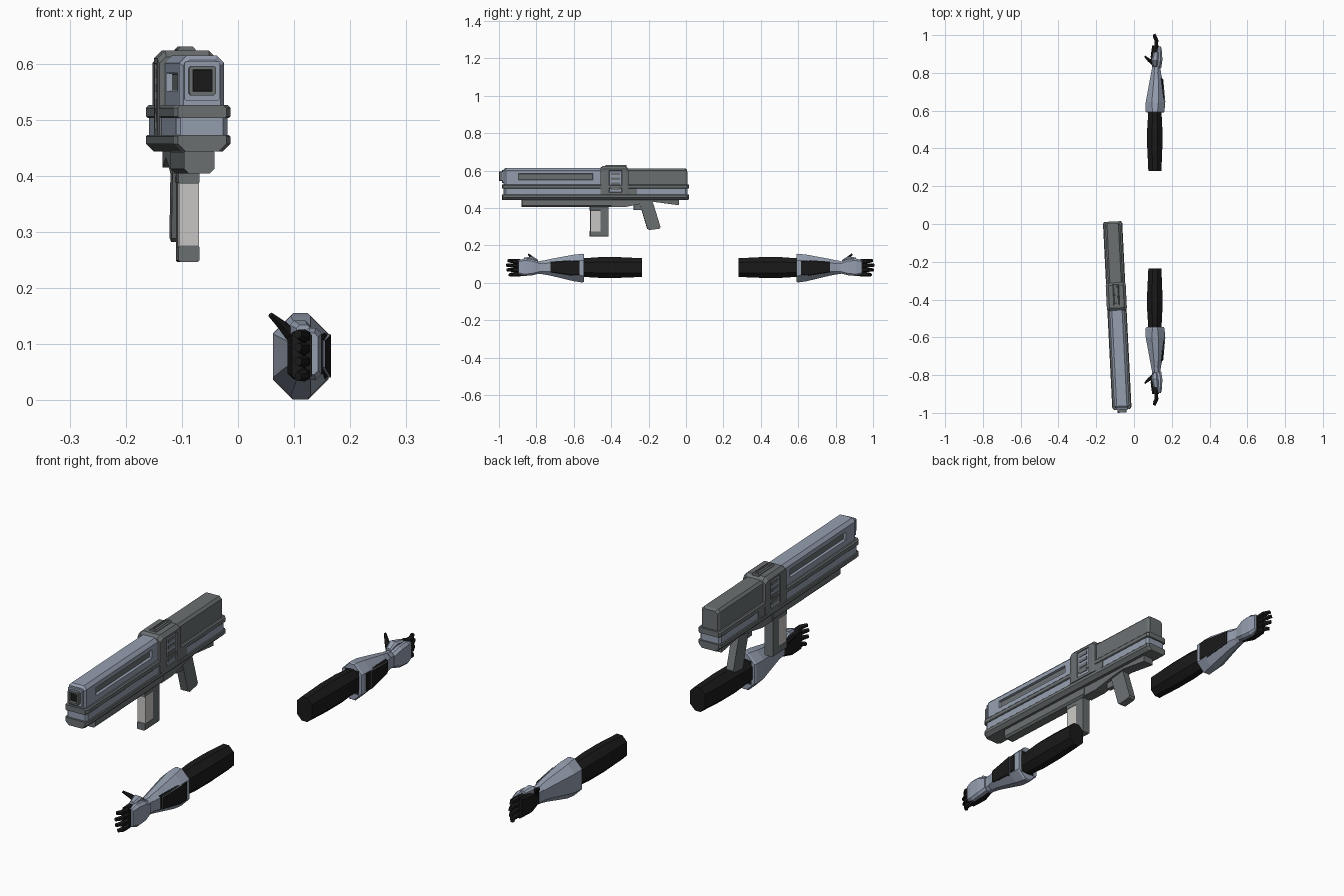
import bpy, bmesh
from mathutils import Matrix, Vector

if "Cube" in bpy.data.objects:
    bpy.data.objects.remove(bpy.data.objects["Cube"])

# Flat colours
BLUE, GREY, BLACK, PALE = range(4)
MATS = []
for label, rgb in (("blue_grey", (.30, .345, .435)), ("dark_grey", (.145, .16, .165)),
                   ("near_black", (.010, .010, .010)), ("pale_grey", (.58, .57, .55))):
    m = bpy.data.materials.new(label)
    m.diffuse_color = (*rgb, 1)
    m.use_nodes = True
    m.node_tree.nodes["Principled BSDF"].inputs["Base Color"].default_value = m.diffuse_color
    MATS.append(m)


def finish(bm, name, M):
    """Place a mesh and turn it into a named object."""
    bmesh.ops.transform(bm, matrix=M, verts=bm.verts)
    bmesh.ops.recalc_face_normals(bm, faces=bm.faces)
    me = bpy.data.meshes.new(name)
    bm.to_mesh(me)
    bm.free()
    for m in MATS:
        me.materials.append(m)
    ob = bpy.data.objects.new(name, me)
    bpy.context.collection.objects.link(ob)
    return ob


def octo(y, x0, x1, z0, z1, ct, cb=None):
    """Cross-section at y with chamfered corners (ct top, cb bottom)."""
    cb = ct if cb is None else cb
    pts = [(x0, z1 - ct), (x0 + ct, z1), (x1 - ct, z1), (x1, z1 - ct)]
    if cb:
        pts += [(x1, z0 + cb), (x1 - cb, z0), (x0 + cb, z0), (x0, z0 + cb)]
    else:
        pts += [(x1, z0), (x0, z0)]
    return [Vector((x, y, z)) for x, z in pts]


def loft(sections, mat):
    """Skin a row of cross-sections and cap both ends."""
    bm = bmesh.new()
    rings = [[bm.verts.new(p) for p in s] for s in sections]
    n = len(rings[0])
    for a, b in zip(rings, rings[1:]):
        for i in range(n):
            bm.faces.new((a[i], a[(i + 1) % n], b[(i + 1) % n], b[i]))
    bm.faces.new(rings[0])
    bm.faces.new(rings[-1][::-1])
    for f in bm.faces:
        f.material_index = mat
    bmesh.ops.recalc_face_normals(bm, faces=bm.faces)
    return bm


def box(y0, y1, hw, z0, z1, c, mat):
    return loft([octo(y, -hw, hw, z0, z1, c) for y in (y0, y1)], mat)


def slab(profile, hw, mat):
    """Side outline (y, z) extruded across x."""
    return loft([[Vector((x, y, z)) for y, z in profile] for x in (-hw, hw)], mat)


def bar(p, q, r0, r1, sides, mat):
    """Tapered bar between two points."""
    bm = bmesh.new()
    p, q = Vector(p), Vector(q)
    d = q - p
    M = Matrix.Translation((p + q) / 2) @ d.to_track_quat('Z', 'Y').to_matrix().to_4x4()
    bmesh.ops.create_cone(bm, cap_ends=True, segments=sides, radius1=r0, radius2=r1,
                          depth=d.length, matrix=M)
    for f in bm.faces:
        f.material_index = mat
    return bm


def panel(bm, direction, rect, depth, mat, lip=.003):
    """Cut a recessed rectangle into the largest face pointing along direction."""
    d = Vector(direction)
    f = max((f for f in bm.faces if f.normal.dot(d) > .9), key=lambda f: f.calc_area())
    axes = [i for i in range(3) if abs(d[i]) < .5]
    bmesh.ops.inset_individual(bm, faces=[f], thickness=.002)
    c = f.calc_center_median()
    for v in f.verts:
        for axis, (lo, hi) in zip(axes, rect):
            v.co[axis] = lo if v.co[axis] < c[axis] else hi
    bmesh.ops.inset_individual(bm, faces=[f], thickness=lip, depth=-depth)
    f.material_index = mat


# ---------------- Gun, built along y then turned slightly ----------------
G = Matrix.Translation((-.113, 0, 0)) @ Matrix.Rotation(.05, 4, 'Z')

# Upper housings
bm = loft([octo(-.975, -.033, .033, .52, .606, .010, 0), octo(-.965, -.040, .040, .52, .614, .013, 0),
           octo(-.45, -.040, .040, .52, .614, .013, 0)], BLUE)
for s in (-1, 1):
    panel(bm, (s, 0, 0), ((-.90, -.50), (.55, .583)), .010, GREY)
finish(bm, "front_housing", G)
bm = loft([octo(-.32, -.040, .040, .52, .611, .010, 0), octo(-.005, -.040, .040, .52, .611, .010, 0),
           octo(.005, -.034, .034, .52, .605, .010, 0)], GREY)
finish(bm, "rear_housing", G)

# Muzzle with stepped square frames
bm = box(-.984, -.96, .032, .533, .604, .004, BLUE)
finish(bm, "muzzle_frame", G)
bm = box(-1.0, -.96, .024, .543, .596, .004, GREY)
panel(bm, (0, -1, 0), ((-.017, .017), (.55, .589)), .012, BLACK, .001)
finish(bm, "muzzle", G)

# Centre block with side vents and top slot
bm = loft([octo(-.46, -.050, .050, .472, .612, .012, 0), octo(-.445, -.053, .053, .472, .623, .014, 0),
           octo(-.325, -.053, .053, .472, .623, .014, 0), octo(-.31, -.050, .050, .472, .610, .012, 0)], GREY)
for s in (-1, 1):
    panel(bm, (s, 0, 0), ((-.415, -.345), (.483, .600)), .004, BLUE)
finish(bm, "centre_block", G)
for s, side in ((-1, "left"), (1, "right")):
    for i in range(4):
        z = .497 + i * .026
        bm = slab([(-.403, z), (-.357, z), (-.357, z + .014), (-.403, z + .014)], .002, GREY)
        finish(bm, f"{side}_vent_{i + 1}", G @ Matrix.Translation((s * .0495, 0, 0)))
bm = box(-.43, -.32, .016, .61, .630, .005, GREY)
panel(bm, (0, 0, 1), ((-.008, .008), (-.42, -.33)), .008, GREY, .001)
finish(bm, "top_slot", G)

# Lower body: two ridges around a recessed band
for name, z0, z1, ct, cb in (("upper_ridge", .503, .526, .005, .003), ("lower_ridge", .443, .473, .003, .014)):
    finish(loft([octo(y, -w, w, z0, z1, ct, cb) for y, w in
                 ((-.983, .043), (-.970, .051), (.003, .051), (.013, .044))], GREY), name, G)
finish(loft([octo(y, -w, w, .46, .51, .003) for y, w in
             ((-.975, .038), (-.965, .046), (-.004, .046), (.006, .039))], BLUE), "side_band", G)
finish(box(-.46, -.265, .0485, .465, .51, .002, GREY), "band_cover", G)

# Underside rail, trigger housing, grip
finish(box(-.88, -.40, .027, .404, .45, .008, GREY), "under_rail", G)
finish(slab([(-.41, .45), (-.41, .404), (-.33, .404), (-.25, .42), (-.17, .432),
             (-.04, .415), (-.04, .45)], .024, GREY), "rear_rail", G)
finish(slab([(-.28, .425), (-.28, .390), (-.24, .388), (-.23, .425)], .010, GREY), "trigger", G)
finish(slab([(-.25, .43), (-.207, .288), (-.195, .282), (-.142, .289), (-.137, .298),
             (-.178, .43)], .016, GREY), "grip", G)

# Magazine
finish(box(-.513, -.455, .0175, .27, .41, .002, PALE), "magazine", G)
finish(box(-.458, -.415, .0185, .25, .41, .002, GREY), "magazine_spine", G)
finish(box(-.515, -.415, .0185, .246, .276, .003, GREY), "magazine_base", G)
finish(box(-.515, -.415, .0185, .385, .41, .003, GREY), "magazine_collar", G)

# ---------------- Two mirrored arms ----------------
FLIP = Matrix.Translation((0, .045, 0)) @ Matrix.Diagonal((1, -1, 1, 1))
for side, M in (("front", Matrix.Identity(4)), ("back", FLIP)):
    # Upper arm sleeve
    finish(loft([octo(-.235, .076, .145, .031, .131, .022), octo(-.36, .070, .150, .026, .137, .026),
                 octo(-.46, .070, .150, .026, .137, .026), octo(-.56, .076, .145, .032, .130, .024)], BLACK),
           side + "_upper_arm", M)

    # Forearm armour with a dark outer panel
    bm = loft([octo(-.545, .066, .158, .006, .152, .034), octo(-.552, .062, .161, .001, .155, .036),
               octo(-.60, .062, .161, .008, .150, .032), octo(-.72, .084, .150, .037, .128, .021),
               octo(-.768, .093, .140, .046, .117, .016)], BLUE)
    for f in [f for f in bm.faces if f.normal.x > .8 and -.70 < f.calc_center_median().y < -.61]:
        bmesh.ops.inset_individual(bm, faces=[f], thickness=.001, depth=.005)
        f.material_index = BLACK
    panel(bm, (0, 1, 0), ((.08, .145), (.03, .13)), .002, BLACK, .001)
    finish(bm, side + "_forearm_armour", M)
    finish(loft([octo(-.57, .14, .164, .036, .122, .008), octo(-.61, .14, .164, .037, .121, .008),
                 octo(-.725, .13, .152, .055, .113, .006)], BLACK), side + "_forearm_panel", M)

    # Wrist ring and hand
    finish(loft([octo(-.76, .092, .142, .045, .119, .014), octo(-.785, .096, .140, .046, .116, .014)], BLUE),
           side + "_wrist_ring", M)
    finish(loft([octo(-.78, .098, .132, .050, .112, .010), octo(-.84, .088, .130, .038, .122, .010),
                 octo(-.90, .096, .132, .036, .124, .008)], BLACK), side + "_palm", M)
    finish(loft([octo(-.782, .110, .144, .050, .112, .010), octo(-.82, .114, .150, .040, .126, .010),
                 octo(-.865, .116, .149, .036, .129, .010), octo(-.895, .122, .143, .046, .120, .007)], BLUE),
           side + "_hand_plate", M)
    finish(loft([octo(-.79, .098, .122, .10, .122, .005), octo(-.82, .092, .128, .10, .142, .008),
                 octo(-.865, .104, .130, .10, .134, .006)], BLUE), side + "_thumb_guard", M)

    # Fingers and thumb
    for i, (z0, z1, reach) in enumerate(((.113, .118, -.952), (.091, .094, -.960),
                                         (.069, .069, -.957), (.047, .042, -.945))):
        mid = (.119, -.928, (z0 + z1) / 2)
        finish(bar((.117, -.885, z0), mid, .0125, .011, 6, BLACK), f"{side}_finger_{i + 1}", M)
        finish(bar(mid, (.107, reach, z1), .011, .008, 6, BLACK), f"{side}_fingertip_{i + 1}", M)
    finish(bar((.104, -.805, .105), (.080, -.822, .132), .014, .010, 6, BLACK), side + "_thumb", M)
    finish(bar((.081, -.821, .131), (.058, -.842, .152), .010, .005, 6, BLACK), side + "_thumb_tip", M)
